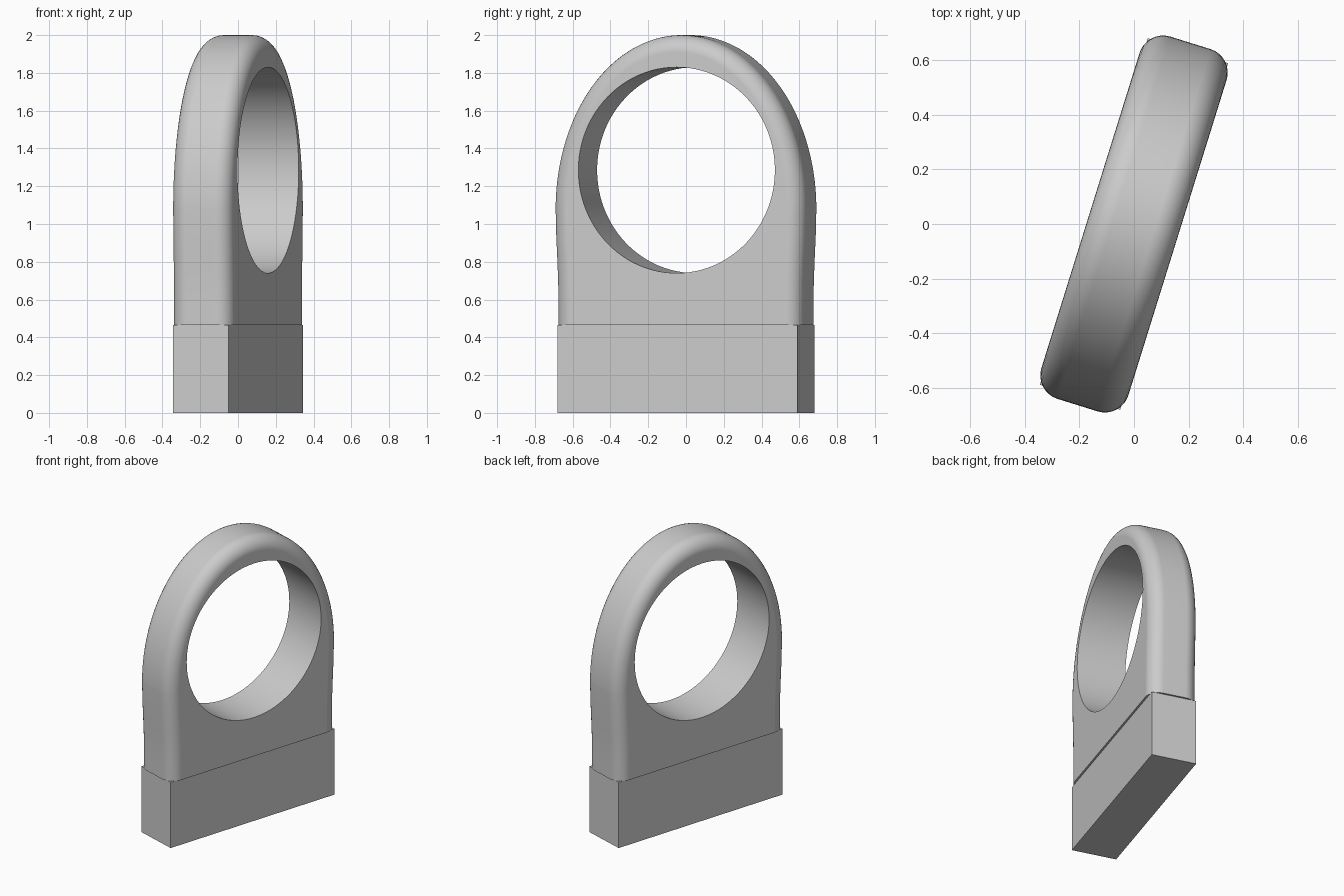
import bpy, bmesh, math
from mathutils import Matrix

if "Cube" in bpy.data.objects:
    bpy.data.objects.remove(bpy.data.objects["Cube"], do_unlink=True)

TURN = math.radians(-17.3)
BASE_TOP = 0.465
FILLET = 0.09

grey = bpy.data.materials.new("plain_grey")
grey.use_nodes = True
grey.diffuse_color = (0.6, 0.6, 0.6, 1)
grey.node_tree.nodes["Principled BSDF"].inputs["Base Color"].default_value = (0.6, 0.6, 0.6, 1)


def add_object(name, bm):
    mesh = bpy.data.meshes.new(name)
    bmesh.ops.recalc_face_normals(bm, faces=bm.faces)
    bm.to_mesh(mesh)
    bm.free()
    mesh.materials.append(grey)
    obj = bpy.data.objects.new(name, mesh)
    bpy.context.collection.objects.link(obj)
    obj.rotation_euler.z = TURN
    return obj


# Rectangular base block
bm = bmesh.new()
bmesh.ops.create_cube(bm, size=1)
bmesh.ops.scale(bm, vec=(0.308, 1.33, BASE_TOP), verts=bm.verts)
bmesh.ops.translate(bm, vec=(0, 0, BASE_TOP / 2), verts=bm.verts)
add_object("base_block", bm)

# Arched body: side profile with an elliptical top and a slightly waisted foot
SPRING, HALF, RISE, STEPS = 1.08, 0.695, 0.92, 96
foot = [(0.678, BASE_TOP), (0.679, 0.6), (0.681, 0.7), (0.686, 0.82), (0.692, 0.95)]
arch = []
for i in range(STEPS + 1):
    a = math.pi * i / STEPS
    arch.append((HALF * math.cos(a), SPRING + RISE * math.sin(a)))
outline = foot + arch + [(-y, z) for y, z in reversed(foot)]

bm = bmesh.new()
half_thick = 0.167
face = bm.faces.new([bm.verts.new((-half_thick, y, z)) for y, z in outline])
grown = bmesh.ops.extrude_face_region(bm, geom=[face])
bmesh.ops.translate(bm, vec=(2 * half_thick, 0, 0),
                    verts=[g for g in grown["geom"] if isinstance(g, bmesh.types.BMVert)])
if not face.is_valid or len([f for f in bm.faces if len(f.verts) > 4]) < 2:
    bmesh.ops.holes_fill(bm, edges=[e for e in bm.edges if e.is_boundary])
bmesh.ops.recalc_face_normals(bm, faces=bm.faces)

# Rounded rims, leaving the flat underside sharp
rims = [e for e in bm.edges
        if abs(e.verts[0].co.x - e.verts[1].co.x) < 1e-5
        and max(v.co.z for v in e.verts) > BASE_TOP + 0.01]
bmesh.ops.bevel(bm, geom=rims, offset=FILLET, offset_type='OFFSET',
                segments=8, profile=0.5, affect='EDGES', clamp_overlap=False)
body = add_object("arched_body", bm)

# Round through hole
bm = bmesh.new()
bmesh.ops.create_cone(bm, cap_ends=True, segments=96, radius1=0.545, radius2=0.545, depth=1,
                      matrix=Matrix.Translation((0, 0, 1.285)) @ Matrix.Rotation(math.pi / 2, 4, 'Y'))
cutter = add_object("hole_cutter", bm)
cutter.hide_render = True

bpy.context.view_layer.update()
bpy.ops.object.select_all(action='DESELECT')
bpy.context.view_layer.objects.active = body
body.select_set(True)
cut = body.modifiers.new("hole", 'BOOLEAN')
cut.object = cutter
cut.operation = 'DIFFERENCE'
cut.solver = 'EXACT'
bpy.ops.object.modifier_apply(modifier=cut.name)
bpy.data.objects.remove(cutter, do_unlink=True)

# Smooth rims with crisp hole edges and flat sides
bpy.ops.object.shade_smooth_by_angle(angle=math.radians(35))
weighted = body.modifiers.new("flat_sides", 'WEIGHTED_NORMAL')
weighted.keep_sharp = True
